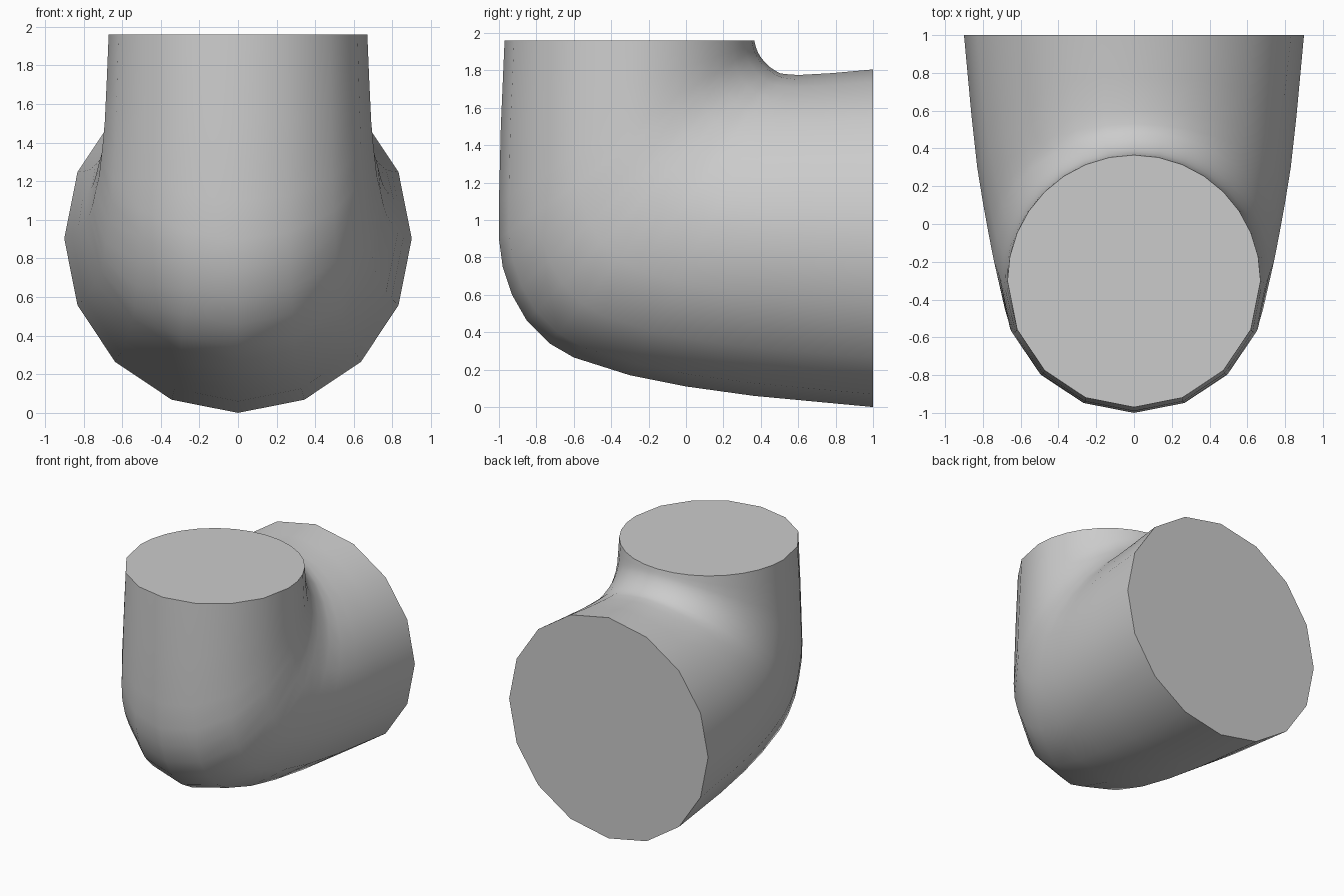
import bpy, bmesh, math
from mathutils import Vector

if "Cube" in bpy.data.objects:
    bpy.data.objects.remove(bpy.data.objects["Cube"])

# Elbow sections: outer (y, z), inner (y, z), half width
SECTIONS = [
    ((1.00, 0.00), (1.00, 1.805), 0.90),
    ((0.36, 0.06), (0.78, 1.785), 0.86),
    ((0.00, 0.11), (0.60, 1.775), 0.83),
    ((-0.30, 0.17), (0.53, 1.78), 0.80),
    ((-0.60, 0.265), (0.50, 1.785), 0.77),
    ((-0.73, 0.34), (0.475, 1.80), 0.755),
    ((-0.85, 0.46), (0.445, 1.82), 0.74),
    ((-0.93, 0.60), (0.42, 1.845), 0.72),
    ((-0.98, 0.75), (0.40, 1.87), 0.71),
    ((-1.00, 0.90), (0.385, 1.895), 0.70),
    ((-1.00, 1.10), (0.375, 1.92), 0.69),
    ((-0.99, 1.50), (0.37, 1.94), 0.68),
    ((-0.97, 1.96), (0.365, 1.96), 0.67),
]

# 16 sides around, with extra points on the inner half of the bend
STEPS = [i for i in range(32) if i % 2 == 0 or 8 < i < 24]


def add_ring(bm, outer, inner, width, roundness):
    o, n = Vector((0, *outer)), Vector((0, *inner))
    mid, axis = (o + n) / 2, (o - n) / 2
    ring = []
    for i in STEPS:
        a = i * math.tau / 32
        flat = math.cos(math.pi / 16)
        k = flat + (1 - flat) * roundness if i % 2 else 1
        ring.append(bm.verts.new(mid + axis * math.cos(a) * k
                                 + Vector((width * math.sin(a) * k, 0, 0))))
    return ring


# Elbow body with capped ends
bm = bmesh.new()
rings = [add_ring(bm, *s, min(1, i / 4)) for i, s in enumerate(SECTIONS)]
count = len(STEPS)
for a, b in zip(rings, rings[1:]):
    for i in range(count):
        j = (i + 1) % count
        bm.faces.new((a[i], a[j], b[j], b[i]))
bm.faces.new(rings[0])
bm.faces.new(rings[-1])
bmesh.ops.recalc_face_normals(bm, faces=bm.faces)

mesh = bpy.data.meshes.new("pipe_elbow")
bm.to_mesh(mesh)
bm.free()
elbow = bpy.data.objects.new("pipe_elbow", mesh)
bpy.context.collection.objects.link(elbow)
bpy.context.view_layer.objects.active = elbow
elbow.select_set(True)
bpy.ops.object.shade_smooth_by_angle(angle=math.radians(40))
